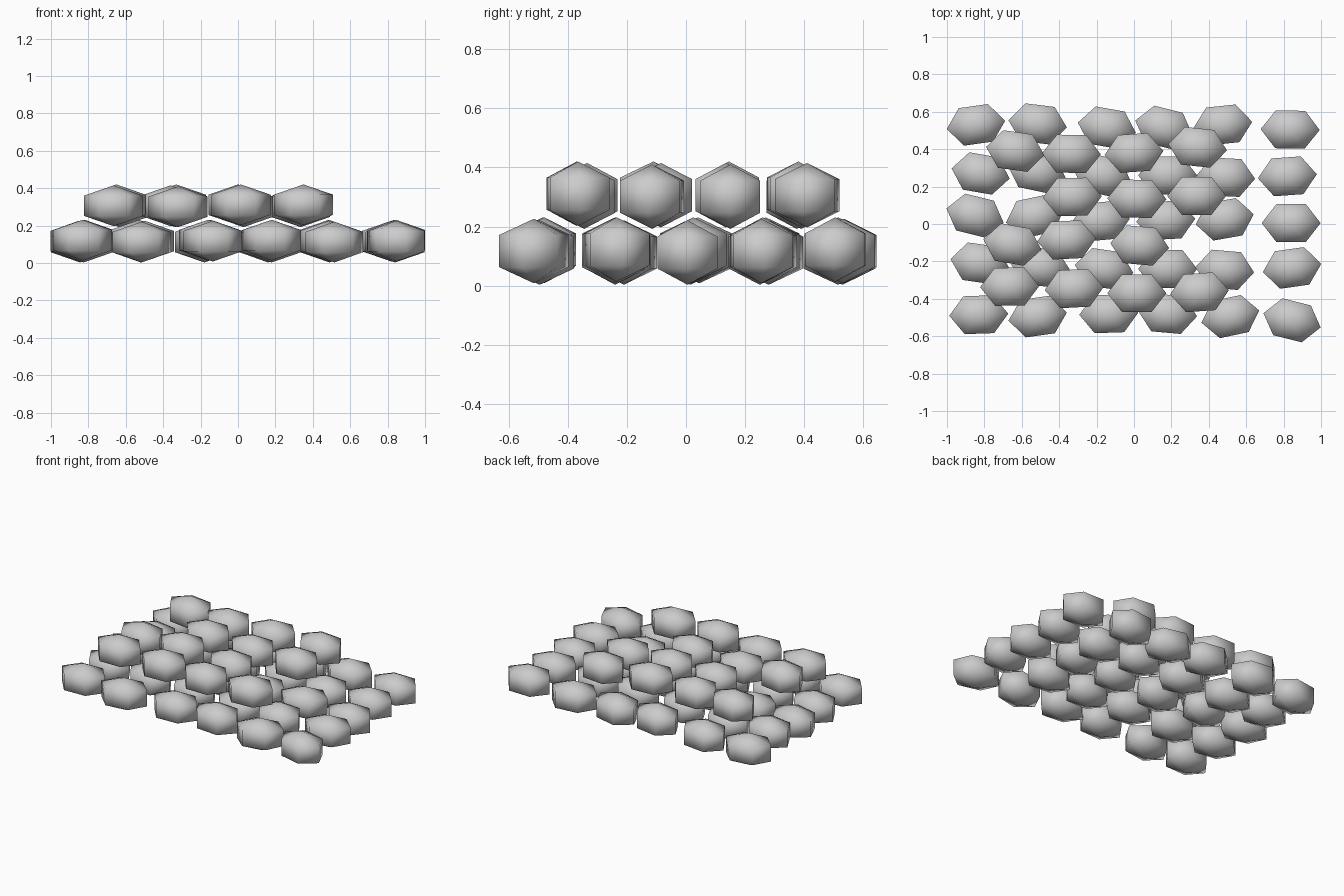
import bpy
from math import sin, cos, pi, radians

# Sandbag shape: six-sided, three-band squashed sphere
verts = [(0, 0, 0.109)]
for z, r in ((0.0545, 0.866), (-0.0545, 0.866)):
    for i in range(6):
        a = i * pi / 3
        verts.append((0.182 * r * cos(a), 0.135 * r * sin(a), z))
verts.append((0, 0, -0.109))
faces = []
for i in range(6):
    j = (i + 1) % 6
    faces += [(0, 1 + i, 1 + j), (1 + i, 7 + i, 7 + j, 1 + j), (13, 7 + j, 7 + i)]
mesh = bpy.data.meshes.new("sandbag")
mesh.from_pydata(verts, [], faces)
for p in mesh.polygons:
    p.use_smooth = True


def lay(name, bags, z):
    for n, (x, y, rot) in enumerate(bags):
        ob = bpy.data.objects.new(f"{name}_{n + 1}", mesh.copy())
        ob.location = (x, y, z + 0.005 * ((n * 2) % 3 - 1))
        ob.rotation_euler = (0, 0, radians(rot))
        bpy.context.collection.objects.link(ob)


# Bottom layer: six columns of five bags (x, y, turn)
lay("lower_sandbag", [
    (-.845, .53, 8), (-.82, .27, -10), (-.85, .045, -14), (-.825, -.21, -8), (-.83, -.485, 2),
    (-.515, .535, -7), (-.52, .28, -12), (-.53, .04, 12), (-.50, -.23, -5), (-.515, -.495, 8),
    (-.145, .515, -10), (-.17, .26, -12), (-.18, .015, 5), (-.16, -.24, -8), (-.135, -.48, 2),
    (.16, .515, -14), (.18, .26, 0), (.17, .02, 3), (.18, -.24, 0), (.18, -.48, -5),
    (.475, .53, 6), (.49, .25, -3), (.485, .025, 10), (.485, -.245, -5), (.515, -.495, 12),
    (.835, .505, -1), (.82, .255, 4), (.84, .005, 0), (.845, -.235, 8), (.845, -.515, -14),
], 0.117)

# Top layer
lay("upper_sandbag", [
    (-.635, .39, -8), (-.65, -.11, -10), (-.665, -.335, 1),
    (-.335, .375, -1), (-.33, .145, 1), (-.36, -.085, 3), (-.32, -.345, 3),
    (0, .38, 4), (.015, .135, -1), (.03, -.115, -5), (.015, -.37, 0),
    (.34, .41, -6), (.335, .15, 0), (.35, -.365, 4),
], 0.306)
